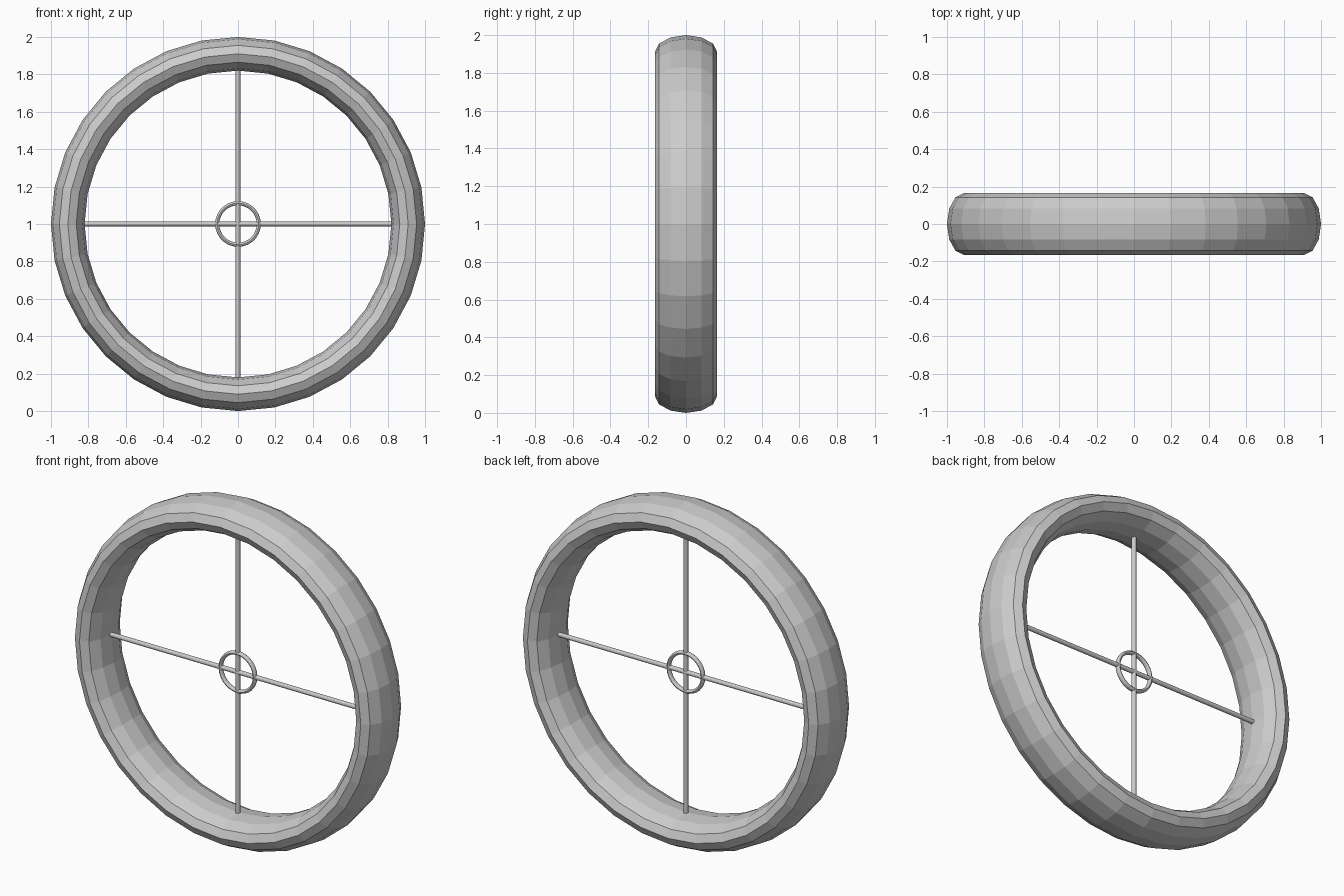
import bpy
from math import pi, cos, sin

if "Cube" in bpy.data.objects:
    bpy.data.objects.remove(bpy.data.objects["Cube"])

CENTER_Z = 1.0


def ring(name, major, minor, half_depth, segs, sides):
    """Flat-faceted ring around the y axis with an elliptical section."""
    verts, faces = [], []
    for i in range(segs):
        a = 2 * pi * i / segs
        for j in range(sides):
            b = 2 * pi * j / sides
            r = major + minor * cos(b)
            verts.append((r * cos(a), half_depth * sin(b), CENTER_Z + r * sin(a)))
            i2, j2 = (i + 1) % segs, (j + 1) % sides
            faces.append((i * sides + j, i * sides + j2,
                          i2 * sides + j2, i2 * sides + j))
    mesh = bpy.data.meshes.new(name)
    mesh.from_pydata(verts, [], faces)
    obj = bpy.data.objects.new(name, mesh)
    bpy.context.collection.objects.link(obj)
    return obj


def spoke(name, rotation):
    bpy.ops.mesh.primitive_cylinder_add(vertices=12, radius=0.013, depth=1.645,
                                        location=(0, 0, CENTER_Z), rotation=rotation)
    bpy.context.object.name = name


# Wide outer rim
ring("rim", 0.91, 0.09, 0.165, 32, 12)

# Small hub ring around the crossing
ring("hub_ring", 0.111, 0.011, 0.015, 32, 12)

# Crossed spokes
spoke("vertical_spoke", (0, 0, 0))
spoke("horizontal_spoke", (0, pi / 2, 0))
